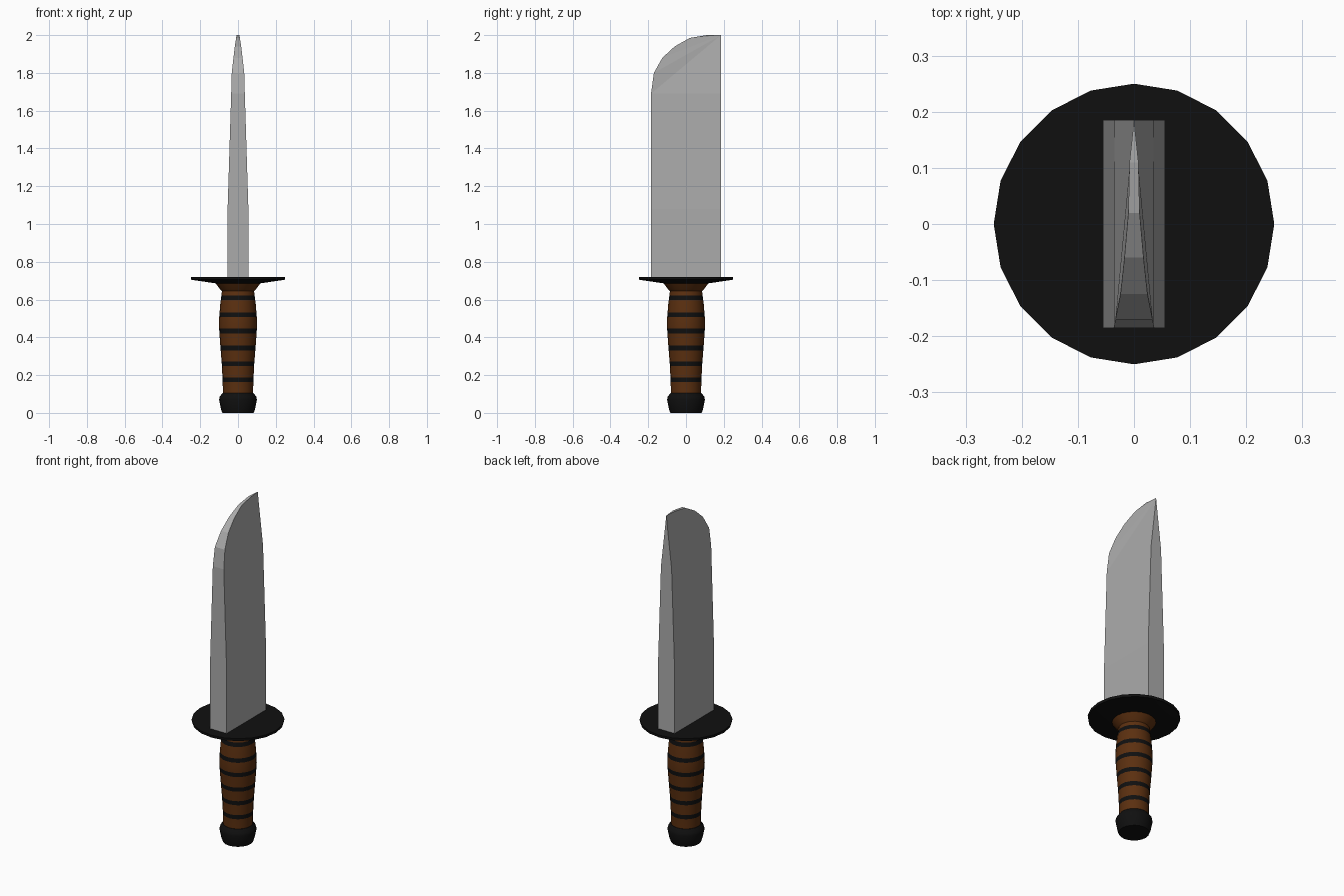
import bpy, bmesh, math

if "Cube" in bpy.data.objects:
    bpy.data.objects.remove(bpy.data.objects["Cube"])

def mat(name, rgb):
    m = bpy.data.materials.new(name)
    m.diffuse_color = (*rgb, 1)
    m.use_nodes = True
    m.node_tree.nodes["Principled BSDF"].inputs["Base Color"].default_value = m.diffuse_color
    return m

black = mat("black", (0.005, 0.005, 0.005))
brown = mat("brown leather", (0.105, 0.029, 0.005))
steel = mat("steel", (0.41, 0.41, 0.41))

def finish(name, bm, mats, smooth):
    bmesh.ops.recalc_face_normals(bm, faces=bm.faces)
    me = bpy.data.meshes.new(name)
    bm.to_mesh(me)
    bm.free()
    ob = bpy.data.objects.new(name, me)
    bpy.context.collection.objects.link(ob)
    for m in mats:
        me.materials.append(m)
    if smooth:
        bpy.context.view_layer.objects.active = ob
        ob.select_set(True)
        bpy.ops.object.shade_smooth_by_angle(angle=math.radians(30))
        ob.select_set(False)
    return ob

def lathe(name, profile, mats, rule=None, n=20):
    """Revolve (radius, z) points around z, with capped ends."""
    bm = bmesh.new()
    rings = [[bm.verts.new((r * math.cos(2 * math.pi * i / n),
                            r * math.sin(2 * math.pi * i / n), z)) for i in range(n)]
             for r, z in profile]
    for a, b in zip(rings, rings[1:]):
        for i in range(n):
            j = (i + 1) % n
            f = bm.faces.new((a[i], a[j], b[j], b[i]))
            if rule:
                f.material_index = rule(f.calc_center_median().z)
    bm.faces.new(rings[0])
    bm.faces.new(rings[-1])
    return finish(name, bm, mats, True)

# pommel
lathe("pommel", [(0.083, 0), (0.09, 0.02), (0.1, 0.07), (0.097, 0.085), (0.082, 0.105)], [black])

# grip with black bands, cut at band heights
shape = [(0.08, 0.095), (0.081, 0.16), (0.086, 0.26), (0.094, 0.36), (0.101, 0.46),
         (0.1, 0.5), (0.094, 0.575), (0.085, 0.645), (0.095, 0.655), (0.12, 0.688)]
bands = [0.175, 0.26, 0.344, 0.434, 0.519, 0.609]
HALF = 0.0125

def radius(z):
    for (r0, z0), (r1, z1) in zip(shape, shape[1:]):
        if z0 <= z <= z1:
            return r0 + (r1 - r0) * (z - z0) / (z1 - z0)

heights = sorted({z for _, z in shape} | {b + s * HALF for b in bands for s in (-1, 1)})
lathe("grip", [(radius(z), z) for z in heights], [brown, black],
      lambda z: int(any(abs(z - b) < HALF for b in bands)))

# round guard
lathe("guard", [(0.12, 0.686), (0.248, 0.705), (0.25, 0.72)], [black])

# blade: edge outline (y, z, half thickness) and spine, mirrored in x
Y = 0.185
edge = [(-Y, 0.715, 0.055), (-Y, 1.08, 0.055), (-Y, 1.69, 0.036), (-0.17, 1.8, 0.033),
        (-0.125, 1.88, 0.024), (-0.06, 1.94, 0.017), (0.02, 1.985, 0.01), (0.11, 2.0, 0.008)]
spine = [(Y, 0.715, 0.055), (Y, 1.08, 0.055), (Y, 1.69, 0.035)]
bm = bmesh.new()
tip = bm.verts.new((0, Y, 2.0))
E, S = [], []
for s in (-1, 1):
    E.append([bm.verts.new((s * h, y, z)) for y, z, h in edge])
    S.append([bm.verts.new((s * h, y, z)) for y, z, h in spine])
for e, p in zip(E, S):
    for i in range(2):
        bm.faces.new((e[i], e[i + 1], p[i + 1], p[i]))
    bm.faces.new((e[2], tip, p[2]))
    for i in range(2, len(e) - 1):
        bm.faces.new((e[i], e[i + 1], tip))
for side in (E, S):
    for i in range(len(side[0]) - 1):
        bm.faces.new((side[0][i], side[0][i + 1], side[1][i + 1], side[1][i]))
    bm.faces.new((side[0][-1], side[1][-1], tip))
bm.faces.new((E[0][0], E[1][0], S[1][0], S[0][0]))
finish("blade", bm, [steel], False)
